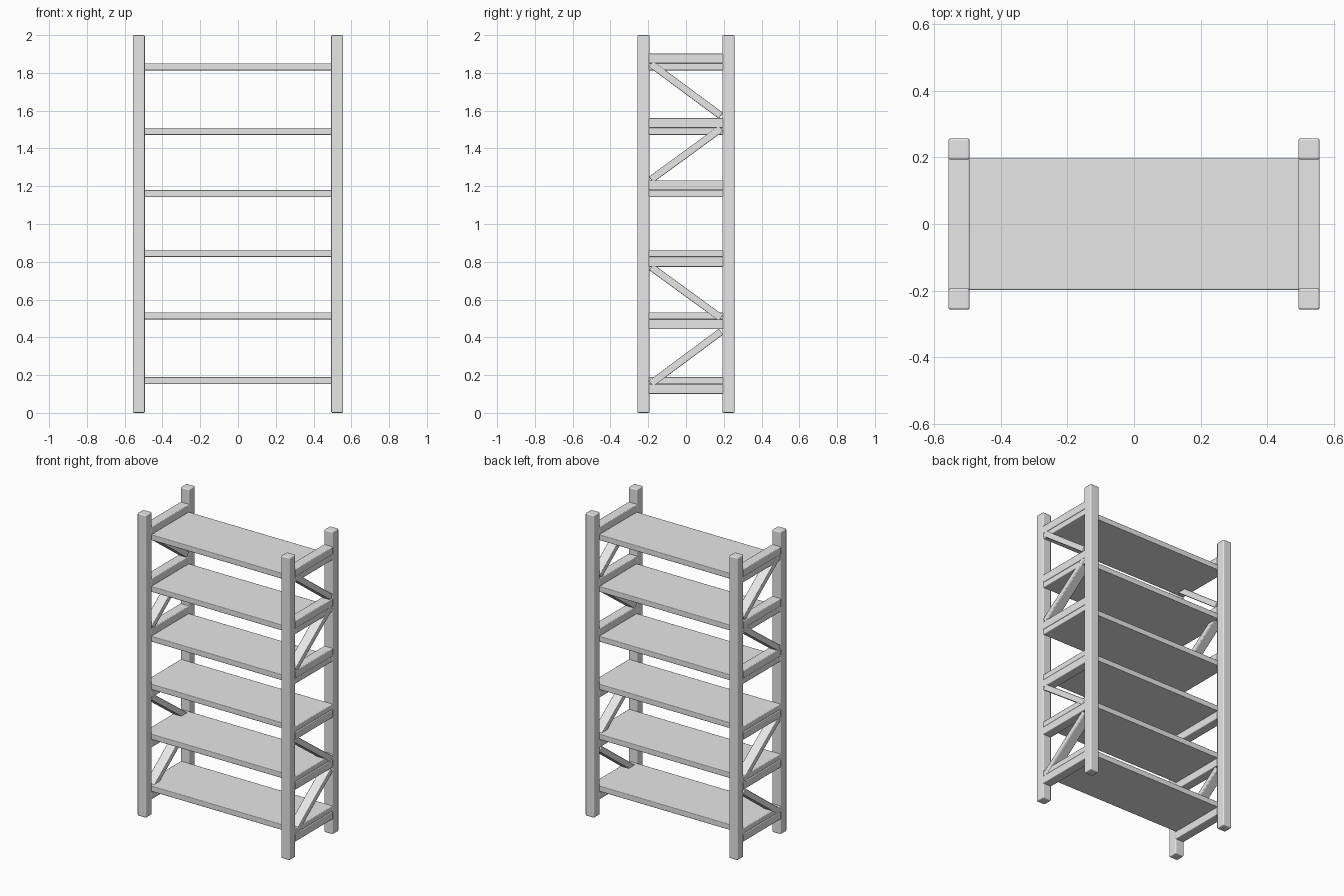
import bpy
from math import atan2, hypot

cube = bpy.data.objects.get("Cube")
if cube:
    bpy.data.objects.remove(cube, do_unlink=True)

# Single light grey finish
GREY = (0.8, 0.8, 0.8, 1)
grey = bpy.data.materials.new("light grey")
grey.use_nodes = True
grey.diffuse_color = GREY
for node in grey.node_tree.nodes:
    if node.type == "BSDF_PRINCIPLED":
        node.inputs["Base Color"].default_value = GREY


def beam(name, center, size, tilt=0, bevel=0.005):
    """Softly bevelled box, optionally tilted about the x axis."""
    bpy.ops.mesh.primitive_cube_add(size=1)
    obj = bpy.context.object
    obj.name = name
    obj.scale = size
    bpy.ops.object.transform_apply(location=False, rotation=False, scale=True)
    obj.location = center
    obj.rotation_euler.x = tilt
    obj.data.materials.append(grey)
    bpy.ops.object.shade_smooth_by_angle()
    mod = obj.modifiers.new("Soft edges", "BEVEL")
    mod.width = bevel
    mod.segments = 2
    mod.harden_normals = True
    return obj


POST = 0.064                     # post thickness
POST_X, POST_Y = 0.525, 0.225    # post centres
SHELF_T, RAIL_H = 0.037, 0.052
SIDES = ((1, "left"), (-1, "right"))

# Four corner posts
for sx, side in SIDES:
    for sy, end in ((-1, "front"), (1, "back")):
        beam(f"{end}_{side}_post", (sx * POST_X, sy * POST_Y, 1),
             (POST, POST, 2), bevel=0.007)

# Shelves; rails sit above the upper three and below the lower three
shelves = (0.171, 0.514, 0.844, 1.161, 1.49, 1.832)
for i, z in enumerate(shelves, 1):
    beam(f"shelf_{i}", (0, 0, z), (1.11, 0.396, SHELF_T))
    direction = -1 if i <= 3 else 1
    rail_z = z + direction * (SHELF_T + RAIL_H) / 2
    for sx, side in SIDES:
        beam(f"{side}_rail_{i}", (sx * POST_X, 0, rail_z),
             (POST, 0.396, RAIL_H))

# Zigzag braces between the posts: front height, back height
braces = ((0.155, 0.43), (0.772, 0.503), (1.235, 1.505), (1.847, 1.573))
for i, (front_z, back_z) in enumerate(braces, 1):
    run, rise = 0.37, back_z - front_z
    for sx, side in SIDES:
        beam(f"{side}_brace_{i}", (sx * POST_X, 0, (front_z + back_z) / 2),
             (POST, hypot(run, rise), 0.038), tilt=atan2(rise, run))
